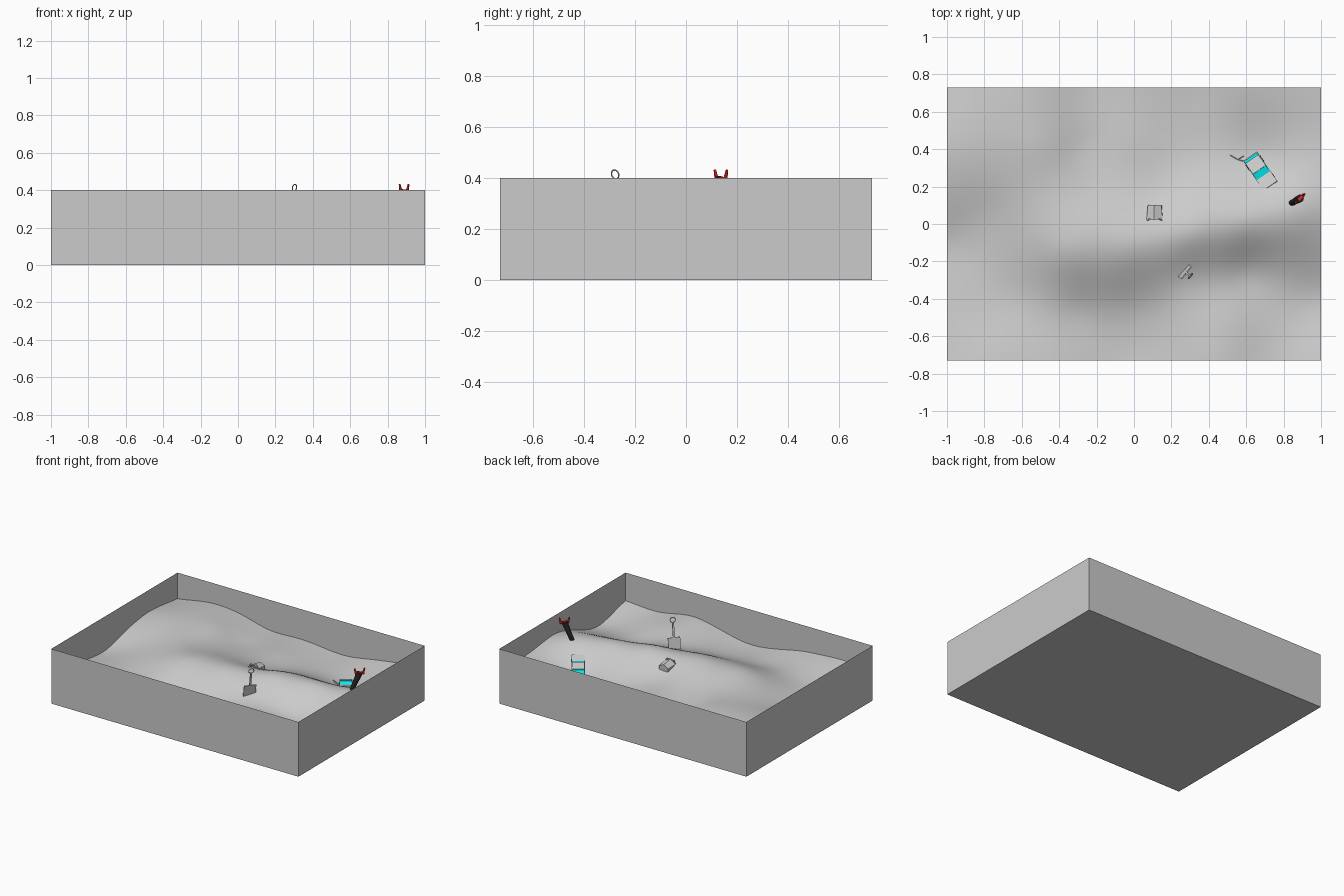
import bpy, bmesh
from math import radians, atan2, pi, cos, sin
from mathutils import Vector, Matrix

if "Cube" in bpy.data.objects:
    bpy.data.objects.remove(bpy.data.objects["Cube"])

def mat(name, rgb):
    m = bpy.data.materials.new(name)
    m.diffuse_color = (*rgb, 1)
    m.use_nodes = True
    m.node_tree.nodes["Principled BSDF"].inputs["Base Color"].default_value = m.diffuse_color
    return m

RED, BLACK, CYAN = mat("red", (.9, .02, .02)), mat("black", (.02, .02, .02)), mat("cyan", (0, .95, 1))

def finish(bm, name, m=None, smooth=False, matrix=None):
    me = bpy.data.meshes.new(name)
    bm.to_mesh(me)
    bm.free()
    ob = bpy.data.objects.new(name, me)
    bpy.context.collection.objects.link(ob)
    if m:
        me.materials.append(m)
    if smooth:
        me.polygons.foreach_set("use_smooth", [True] * len(me.polygons))
    if matrix:
        ob.matrix_world = matrix
    return ob

def box(name, size, loc, m=None, matrix=Matrix()):
    bm = bmesh.new()
    bmesh.ops.create_cube(bm, size=1)
    for v in bm.verts:
        v.co = Vector((v.co.x * size[0], v.co.y * size[1], v.co.z * size[2])) + Vector(loc)
    return finish(bm, name, m, matrix=matrix)

def rod(name, a, b, r1, r2, m=None, sides=12):
    a, b = Vector(a), Vector(b)
    bm = bmesh.new()
    bmesh.ops.create_cone(bm, cap_ends=True, segments=sides, radius1=r1, radius2=r2, depth=(b - a).length)
    q = (b - a).to_track_quat('Z', 'Y').to_matrix().to_4x4()
    return finish(bm, name, m, matrix=Matrix.Translation((a + b) / 2) @ q)

# open-topped thin box
bm = bmesh.new()
bmesh.ops.create_cube(bm, size=1)
for v in bm.verts:
    v.co = Vector((v.co.x * 2, v.co.y * 1.46, (v.co.z + .5) * .4))
bmesh.ops.delete(bm, geom=[f for f in bm.faces if f.calc_center_median().z > .39], context='FACES_ONLY')
finish(bm, "sandbox_walls")

# sand: smooth interpolation of a few sampled heights
HEIGHTS = [
    (-1, .73, .21), (-.74, .73, .25), (-.5, .73, .235), (-.25, .73, .178), (0, .73, .18),
    (.35, .73, .155), (.6, .73, .19), (1, .73, .25),
    (-1, .39, .24), (-1, .12, .2), (-1, -.11, .15), (-1, -.32, .165), (-1, -.73, .21),
    (-.77, -.73, .23), (-.41, -.73, .205), (0, -.73, .145), (.45, -.73, .225), (.72, -.73, .185),
    (1, -.73, .195), (1, -.4, .13), (1, .05, .26), (1, .35, .24),
    (-.8, .05, .19), (-.48, .42, .255), (-.58, .03, .235), (-.2, .2, .22), (.12, .14, .22),
    (-.35, -.15, .28), (0, -.11, .295), (.3, -.04, .305), (.6, .02, .295), (.85, .08, .28),
    (.65, .32, .155), (.35, .35, .17), (0, .45, .19), (-.28, .42, .195),
    (-.65, -.4, .175), (-.3, -.47, .17), (0, -.45, .165), (.28, -.27, .215), (.6, -.25, .175), (.5, -.5, .205)]

def solve(A, b):
    """Gaussian elimination with pivoting"""
    n = len(b)
    A = [r[:] + [v] for r, v in zip(A, b)]
    for i in range(n):
        p = max(range(i, n), key=lambda r: abs(A[r][i]))
        A[i], A[p] = A[p], A[i]
        for r in range(i + 1, n):
            k = A[r][i] / A[i][i]
            A[r] = [u - k * v for u, v in zip(A[r], A[i])]
    x = [0] * n
    for i in reversed(range(n)):
        x[i] = (A[i][n] - sum(A[i][j] * x[j] for j in range(i + 1, n))) / A[i][i]
    return x

def kernel(dx, dy):
    return (dx * dx + dy * dy + .015) ** .5

WEIGHTS = solve([[kernel(a - p, b - q) for p, q, _ in HEIGHTS] for a, b, _ in HEIGHTS],
                [h - .2 for _, _, h in HEIGHTS])

def height(x, y):
    return .2 + sum(w * kernel(x - p, y - q) for w, (p, q, _) in zip(WEIGHTS, HEIGHTS))

bm = bmesh.new()
bmesh.ops.create_grid(bm, x_segments=70, y_segments=50, size=1)
for v in bm.verts:
    v.co.y *= .73
    v.co.z = min(max(height(v.co.x, v.co.y), .06), .34)
finish(bm, "sand", smooth=True)

# upright spade: blade, stem and ring grip
M = (Matrix.Translation((.267, -.25, .22)) @ Matrix.Rotation(atan2(.075, .06), 4, 'Z')
     @ Matrix.Rotation(radians(13), 4, 'X'))
box("spade_blade", (.085, .006, .09), (0, 0, .035), matrix=M)
box("spade_stem", (.012, .008, .1), (0, 0, .128), matrix=M)
bpy.ops.mesh.primitive_torus_add(major_segments=20, minor_segments=6, major_radius=.018, minor_radius=.003)
ring = bpy.context.object
ring.name = "spade_ring"
ring.matrix_world = M @ Matrix.Translation((0, 0, .199)) @ Matrix.Rotation(pi / 2, 4, 'X')

# small rake stuck in the ridge: black handle, red prongs
base, top = Vector((.835, .108, .25)), Vector((.888, .137, .4))
rod("rake_handle", base, top, .014, .021, BLACK)
for s in (-1, 1):
    side = Vector((.02, .02, 0)) * s
    rod("rake_prong", top + side * .8 - Vector((0, 0, .01)), top + side * 1.2 + Vector((0, 0, .032)), .009, .005, RED, 6)
box("rake_bridge", (.05, .012, .008), (0, 0, 0), RED,
    Matrix.Translation(top) @ Matrix.Rotation(pi / 4, 4, 'Z'))

# toy car, nose up on the slope; local +x is the nose
C = (Matrix.Translation((.677, .28, .188)) @ Matrix.Rotation(atan2(-.82, .57), 4, 'Z')
     @ Matrix.Rotation(radians(-17), 4, 'Y'))
box("car_body", (.2, .09, .032), (0, 0, 0), matrix=C)

def prism(name, profile, half_width, m=None):
    bm = bmesh.new()
    a, b = ([bm.verts.new((x, s * half_width, z)) for x, z in profile] for s in (-1, 1))
    bm.faces.new(a)
    bm.faces.new(b[::-1])
    n = len(profile)
    for i in range(n):
        bm.faces.new((a[i], b[i], b[(i + 1) % n], a[(i + 1) % n]))
    bmesh.ops.recalc_face_normals(bm, faces=bm.faces)
    return finish(bm, name, m, matrix=C)

prism("car_cabin_glass", [(-.095, .015), (.034, .015), (.0, .035), (-.075, .035)], .042, CYAN)
box("car_roof", (.072, .08, .006), (-.037, 0, .036), matrix=C)
for sx in (-1, 1):
    for sy in (-1, 1):
        bm = bmesh.new()
        bmesh.ops.create_cone(bm, cap_ends=True, segments=14, radius1=.02, radius2=.02, depth=.014)
        finish(bm, "car_wheel", BLACK, matrix=C @ Matrix.Translation((sx * .062, sy * .04, -.016))
               @ Matrix.Rotation(pi / 2, 4, 'X'))

# bent loose piece behind the car
tip = Vector((.555, .347, height(.555, .347) + .004))
for x, y in ((.515, .37), (.595, .335), (.585, .365)):
    rod("loose_twig", tip, (x, y, height(x, y) + .004), .005, .005, sides=6)

# pail: open tapered shell lying half sunk, rim toward the front
P = (Matrix.Translation((.112, .06, .245)) @ Matrix.Rotation(radians(-4), 4, 'X')
     @ Matrix.Rotation(pi / 2, 4, 'X') @ Matrix.Rotation(radians(5), 4, 'Z'))
bm = bmesh.new()
bmesh.ops.create_cone(bm, cap_ends=True, segments=6, radius1=.042, radius2=.05, depth=.08)
bmesh.ops.delete(bm, geom=[f for f in bm.faces if f.calc_center_median().z > .03], context='FACES_ONLY')
pail = finish(bm, "pail", matrix=P)
pail.modifiers.new("thickness", 'SOLIDIFY').thickness = .005
bm = bmesh.new()
rings = [[bm.verts.new((r * cos(i * pi / 3), r * sin(i * pi / 3), z)) for i in range(6)]
         for r, z in ((.047, .034), (.055, .034), (.055, .042), (.047, .042))]
for j in range(4):
    for i in range(6):
        a, b, k = rings[j], rings[(j + 1) % 4], (i + 1) % 6
        bm.faces.new((a[i], a[k], b[k], b[i]))
bmesh.ops.recalc_face_normals(bm, faces=bm.faces)
finish(bm, "pail_rim", matrix=P)
